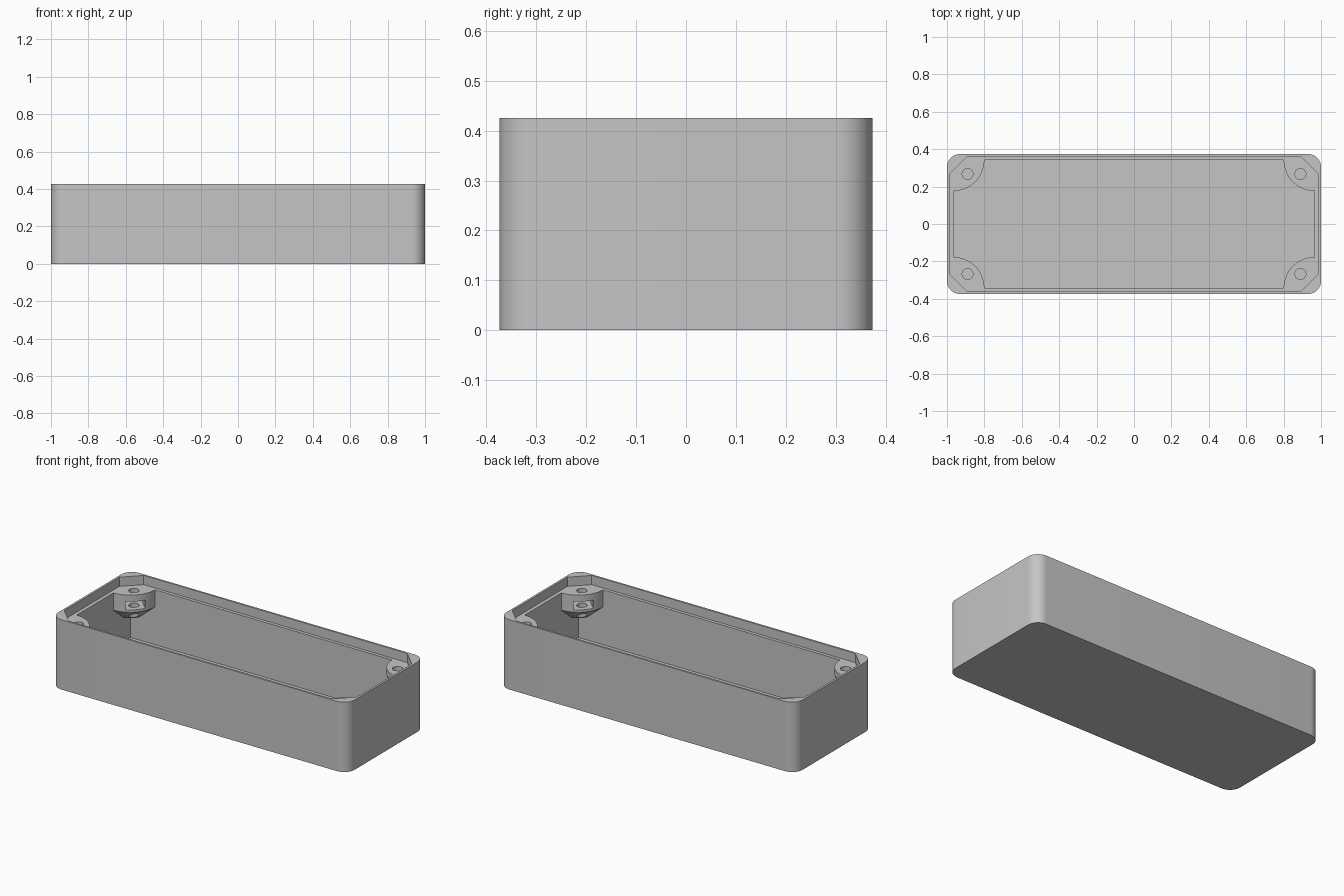
import bpy, bmesh
from math import cos, sin, pi
from mathutils import Vector

if "Cube" in bpy.data.objects:
    bpy.data.objects.remove(bpy.data.objects["Cube"], do_unlink=True)

LENGTH, DEPTH, HEIGHT = 1.0, 0.374, 0.426     # half length, half depth, full height
FLOOR, LEDGE = 0.035, 0.37
IN_X, IN_Y = 0.965, 0.342                     # cavity half sizes
LIP_X, LIP_Y, CHAMFER = 0.987, 0.362, 0.097
BOSS_R, BOSS_H = 0.165, 0.105
HOLE_IN = 0.075                               # hole offset from cavity corner
CORNERS = [(sx, sy) for sx in (-1, 1) for sy in (-1, 1)]

grey = bpy.data.materials.new("Light grey plastic")
grey.use_nodes = True
colour = (0.56, 0.56, 0.56, 1)
grey.diffuse_color = colour
grey.node_tree.nodes["Principled BSDF"].inputs["Base Color"].default_value = colour


def arc(cx, cy, r, start, end, n):
    return [(cx + r * cos(start + (end - start) * i / n),
             cy + r * sin(start + (end - start) * i / n)) for i in range(n + 1)]


def loft(bm, layers):
    """Closed solid through a stack of (outline, z) layers."""
    rings = [[bm.verts.new((x, y, z)) for x, y in pts] for pts, z in layers]
    bm.faces.new(rings[0])
    bm.faces.new(rings[-1])
    for a, b in zip(rings, rings[1:]):
        for i in range(len(a)):
            j = (i + 1) % len(a)
            bm.faces.new((a[i], a[j], b[j], b[i]))


def make(name, solids):
    bm = bmesh.new()
    for layers in solids:
        loft(bm, layers)
    bmesh.ops.recalc_face_normals(bm, faces=bm.faces)
    mesh = bpy.data.meshes.new(name)
    bm.to_mesh(mesh)
    bm.free()
    mesh.materials.append(grey)
    obj = bpy.data.objects.new(name, mesh)
    bpy.context.collection.objects.link(obj)
    return obj


def cut(obj, cutter):
    """Subtract the cutter, then discard it."""
    cutter.hide_render = True
    mod = obj.modifiers.new("cut", 'BOOLEAN')
    mod.operation, mod.solver, mod.object = 'DIFFERENCE', 'EXACT', cutter
    bpy.context.view_layer.objects.active = obj
    bpy.ops.object.modifier_apply(modifier=mod.name)
    bpy.data.objects.remove(cutter, do_unlink=True)


def rect(x, y):
    return [(-x, -y), (x, -y), (x, y), (-x, y)]


def in_corner(pts, sx, sy):
    """Place an outline measured inward from a cavity corner."""
    return [(sx * (IN_X - x), sy * (IN_Y - y)) for x, y in pts]


# Outer shell with rounded vertical corners
R = 0.07
outline = []
for k, (sx, sy) in enumerate([(1, 1), (-1, 1), (-1, -1), (1, -1)]):
    outline += arc(sx * (LENGTH - R), sy * (DEPTH - R), R, k * pi / 2, (k + 1) * pi / 2, 12)
box = make("enclosure_base", [[(outline, 0), (outline, HEIGHT)]])

# Recessed lid seat with chamfered corners
a, b = LIP_X - CHAMFER, LIP_Y - CHAMFER
seat = [(a, LIP_Y), (-a, LIP_Y), (-LIP_X, b), (-LIP_X, -b),
        (-a, -LIP_Y), (a, -LIP_Y), (LIP_X, -b), (LIP_X, b)]
cut(box, make("lid_seat_cutter", [[(seat, LEDGE), (seat, HEIGHT + 0.1)]]))


# Cavity, leaving quarter-round screw bosses with tapered undersides
def sector(r):
    return arc(0, 0, r, 0, pi / 2, 24) + [(-0.02, r), (-0.02, -0.02), (r, -0.02)]


cavity = make("cavity_cutter", [[(rect(IN_X, IN_Y), FLOOR), (rect(IN_X, IN_Y), LEDGE + 0.01)]])
bosses = []
for sx, sy in CORNERS:
    bosses.append([(in_corner(sector(r), sx, sy), z) for r, z in
                   ((0.07, LEDGE - BOSS_H - 0.08), (BOSS_R, LEDGE - BOSS_H), (BOSS_R, LEDGE + 0.03))])
cut(cavity, make("boss_shape", bosses))
cut(box, cavity)

# Diagonal nut slots and screw holes through the bosses
slots, holes = [], []
along, across = Vector((1, 1)).normalized(), Vector((1, -1)).normalized()
for sx, sy in CORNERS:
    centre = Vector((HOLE_IN, HOLE_IN))
    quad = [centre + along * u + across * v * 0.055
            for u, v in ((-0.055, -1), (0.1, -1), (0.1, 1), (-0.055, 1))]
    quad = in_corner([tuple(p) for p in quad], sx, sy)
    slots.append([(quad, LEDGE - 0.09), (quad, LEDGE - 0.04)])
    ring = in_corner(arc(HOLE_IN, HOLE_IN, 0.029, 0, 2 * pi, 24)[:-1], sx, sy)
    holes.append([(ring, LEDGE - 0.22), (ring, LEDGE + 0.02)])
cut(box, make("nut_slot_cutter", slots))
cut(box, make("screw_hole_cutter", holes))

# Smooth rounded surfaces, crisp edges
bpy.ops.object.select_all(action='DESELECT')
box.select_set(True)
bpy.context.view_layer.objects.active = box
bpy.ops.object.shade_smooth_by_angle(angle=pi / 6)
